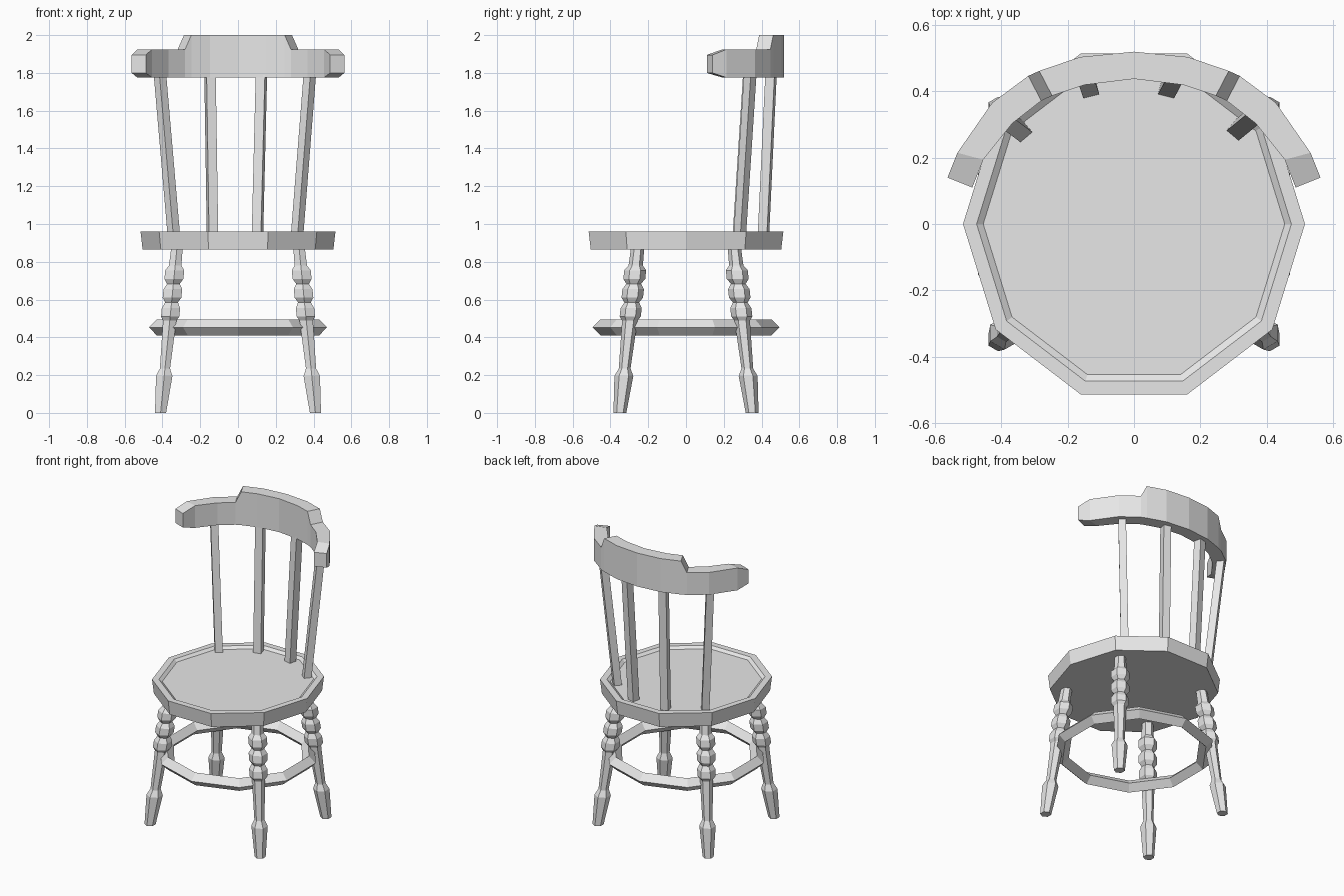
import bpy, bmesh
from math import sin, cos, pi, radians
from mathutils import Vector

if "Cube" in bpy.data.objects:
    bpy.data.objects.remove(bpy.data.objects["Cube"], do_unlink=True)

GREY = (0.8, 0.8, 0.8, 1)
mat = bpy.data.materials.new("plain_grey")
mat.use_nodes = True
mat.diffuse_color = GREY
mat.node_tree.nodes["Principled BSDF"].inputs["Base Color"].default_value = GREY


def ring(center, radius, sides, turn=0.0, stretch=1.0):
    """Horizontal polygon of points around a centre."""
    return [Vector(center) + Vector((radius * cos(turn + 2 * pi * i / sides),
                                     radius * stretch * sin(turn + 2 * pi * i / sides), 0))
            for i in range(sides)]


def loft(name, rings, closed=False):
    """Skin a row of equal-sized rings; cap the ends or join them."""
    bm = bmesh.new()
    rows = [[bm.verts.new(p) for p in r] for r in rings]
    n = len(rows[0])
    pairs = list(zip(rows, rows[1:]))
    if closed:
        pairs.append((rows[-1], rows[0]))
    else:
        bm.faces.new(rows[0])
        bm.faces.new(rows[-1])
    for a, b in pairs:
        for i in range(n):
            j = (i + 1) % n
            bm.faces.new((a[i], a[j], b[j], b[i]))
    bmesh.ops.recalc_face_normals(bm, faces=bm.faces)
    mesh = bpy.data.meshes.new(name)
    bm.to_mesh(mesh)
    bm.free()
    mesh.materials.append(mat)
    obj = bpy.data.objects.new(name, mesh)
    bpy.context.collection.objects.link(obj)
    return obj


# Ten-sided seat with a shallow dished top
seat_profile = [(0.505, 0.865), (0.516, 0.96), (0.475, 0.96), (0.455, 0.945)]
loft("seat", [ring((0, 0, z), r, 10, 0, 1.05) for r, z in seat_profile])

# Turned, splayed legs: (height, radius)
leg_profile = [(0, 0.034), (0.195, 0.05), (0.235, 0.031), (0.49, 0.041),
               (0.51, 0.056), (0.555, 0.056), (0.585, 0.039),
               (0.61, 0.057), (0.655, 0.057), (0.683, 0.039),
               (0.71, 0.058), (0.755, 0.058), (0.78, 0.038), (0.875, 0.035)]
foot, head = Vector((0.41, 0.35, 0)), Vector((0.323, 0.256, 0.875))
for sx, side in ((1, "left"), (-1, "right")):
    for sy, end in ((-1, "front"), (1, "back")):
        rings = []
        for z, r in leg_profile:
            c = foot.lerp(head, z / head.z)
            rings.append(ring((c.x * sx, c.y * sy, z), r, 6, pi / 6))
        loft(f"{end}_{side}_leg", rings)

# Hoop stretcher with a diamond section
hoop = []
for i in range(10):
    a = radians(18 + 36 * i)
    hoop.append([Vector(((0.4525 + 0.0425 * u) * cos(a), (0.4525 + 0.0425 * u) * sin(a),
                         0.453 + 0.0425 * v))
                 for u, v in ((1, 0), (0, 1), (-1, 0), (0, -1))])
loft("hoop_stretcher", hoop, closed=True)

# Square back spindles: base xy, top xy, side, turn
spindles = {
    "outer_right": ((-0.34, 0.28), (-0.413, 0.335), 0.047, 40),
    "inner_right": ((-0.135, 0.41), (-0.148, 0.45), 0.05, 14),
    "inner_left": ((0.103, 0.41), (0.124, 0.45), 0.05, -14),
    "outer_left": ((0.313, 0.285), (0.38, 0.34), 0.047, -40),
}
for name, (base, top, side, turn) in spindles.items():
    loft(name + "_spindle", [ring((*p, z), side / 2 ** 0.5, 4, radians(45 + turn))
                             for p, z in ((base, 0.943), (top, 1.79))])

# Curved back rail with a raised middle: outer xy, inner xy, low z, high z
half = [((0.563, 0.14), (0.488, 0.11), 1.80, 1.895),
        ((0.533, 0.215), (0.455, 0.194), 1.775, 1.925),
        ((0.428, 0.366), (0.367, 0.304), 1.775, 1.925),
        ((0.319, 0.447), (0.28, 0.372), 1.775, 1.925),
        ((0.286, 0.462), (0.247, 0.387), 1.775, 2.0),
        ((0.163, 0.504), (0.148, 0.42), 1.775, 2.0)]
middle = [((0, 0.52), (0, 0.438), 1.775, 2.0)]
mirrored = [((-o[0], o[1]), (-i[0], i[1]), lo, hi) for o, i, lo, hi in reversed(half)]
loft("back_rail", [[Vector((*o, lo)), Vector((*o, hi)), Vector((*i, hi)), Vector((*i, lo))]
                   for o, i, lo, hi in half + middle + mirrored])
